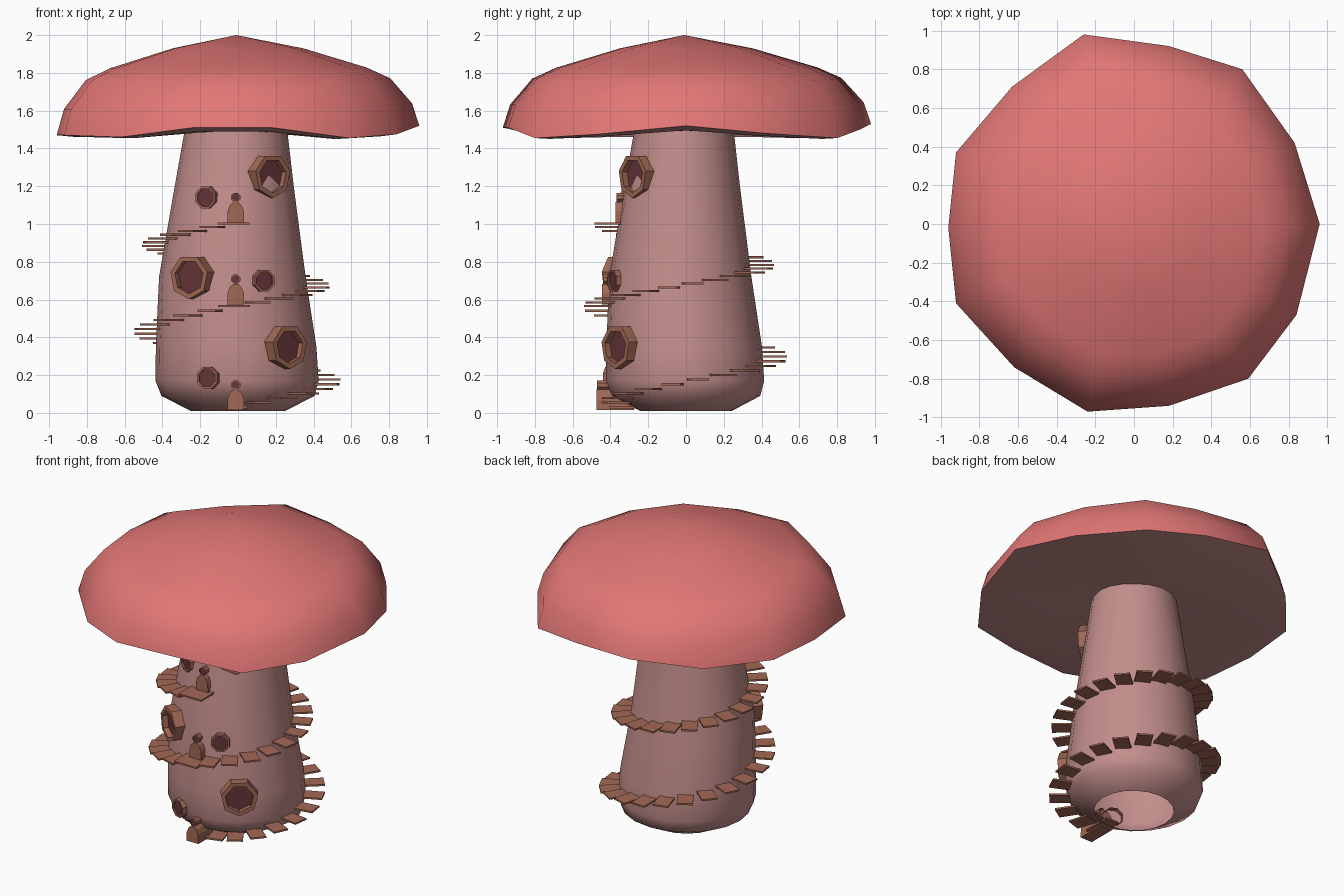
import bpy, bmesh, math
from mathutils import Vector, Matrix

if "Cube" in bpy.data.objects:
    bpy.data.objects.remove(bpy.data.objects["Cube"])


def material(name, rgb):
    m = bpy.data.materials.new(name)
    m.diffuse_color = (*rgb, 1)
    m.use_nodes = True
    m.node_tree.nodes["Principled BSDF"].inputs["Base Color"].default_value = m.diffuse_color
    return m


RED = material("cap red", (0.76, 0.185, 0.18))
MAUVE = material("stem mauve", (0.54, 0.27, 0.26))
BROWN = material("wood brown", (0.36, 0.14, 0.09))
DARK = material("window dark red", (0.13, 0.035, 0.04))


def finish(bm, name, mats, smooth=None, fix=True):
    if fix:
        bmesh.ops.recalc_face_normals(bm, faces=bm.faces)
    me = bpy.data.meshes.new(name)
    bm.to_mesh(me)
    bm.free()
    ob = bpy.data.objects.new(name, me)
    bpy.context.collection.objects.link(ob)
    for m in mats:
        me.materials.append(m)
    if smooth:
        bpy.context.view_layer.objects.active = ob
        ob.select_set(True)
        bpy.ops.object.shade_smooth_by_angle(angle=math.radians(smooth))
        ob.select_set(False)
    return ob


def bridge(bm, a, b, mat=0):
    n = len(a)
    for i in range(n):
        f = bm.faces.new((a[i], a[(i + 1) % n], b[(i + 1) % n], b[i]))
        f.material_index = mat


def fan(bm, ring, tip, mat=0):
    for i in range(len(ring)):
        f = bm.faces.new((ring[i], ring[(i + 1) % len(ring)], tip))
        f.material_index = mat


# cap: wavy 14-sided rim, lofted up to the peak and in to the gills
RIM = [(0.96, 0, 1.52), (0.83, 0.42, 1.48), (0.56, 0.80, 1.455), (0.18, 0.92, 1.50),
       (-0.26, 0.98, 1.53), (-0.63, 0.71, 1.46), (-0.92, 0.37, 1.47), (-0.96, -0.02, 1.47),
       (-0.92, -0.41, 1.47), (-0.62, -0.74, 1.46), (-0.24, -0.97, 1.51), (0.18, -0.94, 1.51),
       (0.59, -0.80, 1.455), (0.84, -0.47, 1.475)]
bm = bmesh.new()


def cap_ring(s, z, wave):
    return [bm.verts.new((x * s, y * s, z + (rz - 1.49) * wave)) for x, y, rz in RIM]


rings = [cap_ring(*r) for r in ((1, 1.49, 1), (0.96, 1.62, 0.6), (0.84, 1.765, 0.2),
                                (0.71, 1.825, 0.1), (0.36, 1.93, 0))]
for a, b in zip(rings, rings[1:]):
    bridge(bm, a, b)
fan(bm, rings[-1], bm.verts.new((-0.01, -0.01, 2.0)))
under = [rings[0], cap_ring(0.9, 1.475, 0.7), cap_ring(0.35, 1.49, 0.2)]
for a, b in zip(under, under[1:]):
    bridge(bm, a, b, 1)
fan(bm, under[-1], bm.verts.new((0, 0, 1.49)), 1)
finish(bm, "mushroom_cap", [RED, MAUVE], 80)

# stem: lofted rings with a slight lean, open underneath
STEM = [(0.01, 0, 0.25), (0.09, 0, 0.405), (0.17, -0.005, 0.432), (0.35, -0.01, 0.425),
        (0.72, -0.03, 0.388), (1.2, -0.02, 0.315), (1.52, -0.01, 0.268)]
bm = bmesh.new()
prev = None
for z, c, r in STEM:
    ring = [bm.verts.new((c + r * math.cos(2 * math.pi * i / 20),
                          c + 0.97 * r * math.sin(2 * math.pi * i / 20), z)) for i in range(20)]
    if prev:
        bridge(bm, prev, ring)
    prev = ring
finish(bm, "stem", [MAUVE], 60, fix=False)


def stem_at(z):
    for (z0, c0, r0), (z1, c1, r1) in zip(STEM, STEM[1:]):
        if z <= z1:
            t = (z - z0) / (z1 - z0)
            return c0 + (c1 - c0) * t, r0 + (r1 - r0) * t
    return STEM[-1][1:]


# round windows: frame prism with a recessed pane, axis pointing outward
def window(name, loc, angle, r, inner, depth, recess, sides):
    out = Vector((math.cos(angle), math.sin(angle), 0))
    mat = Matrix.Translation(loc) @ out.to_track_quat('Z', 'Y').to_matrix().to_4x4()
    bm = bmesh.new()

    def ring(rad, h):
        return [bm.verts.new(mat @ Vector((rad * math.cos(a), rad * math.sin(a), h)))
                for a in (2 * math.pi * (i + 0.5) / sides + math.pi / 2 for i in range(sides))]

    loops = [ring(r, -depth), ring(r, 0), ring(inner, 0), ring(inner, -recess)]
    for a, b in zip(loops, loops[1:]):
        bridge(bm, a, b)
    bm.faces.new(loops[-1]).material_index = 1
    finish(bm, name, [BROWN, DARK], fix=False)


for i, (x, y, z, deg) in enumerate([(0.185, -0.285, 1.255, -52), (-0.26, -0.385, 0.72, -122),
                                    (0.275, -0.375, 0.35, -51)]):
    window(f"large_window_{i + 1}", (x, y, z), math.radians(deg), 0.118, 0.09, 0.12, 0.035, 7)
for i, (z, deg) in enumerate([(1.14, -117), (0.70, -65), (0.185, -111)]):
    c, r = stem_at(z)
    a = math.radians(deg)
    loc = (c + (r + 0.012) * math.cos(a), c + (r + 0.012) * math.sin(a), z)
    window(f"small_window_{i + 1}", loc, a, 0.062, 0.05, 0.06, 0.01, 8)

# arched doors with a tiny round window above each
for i, (z0, y0) in enumerate([(0.015, -0.475), (0.575, -0.445), (1.008, -0.372)]):
    bm = bmesh.new()
    prof = [(-0.045, 0), (0.045, 0), (0.043, 0.06), (0.03, 0.092), (0.012, 0.108),
            (-0.012, 0.108), (-0.03, 0.092), (-0.043, 0.06)]
    front = [bm.verts.new((x - 0.012, y0, z0 + z)) for x, z in prof]
    back = [bm.verts.new((x - 0.012, y0 + 0.2, z0 + z)) for x, z in prof]
    bridge(bm, front, back)
    bm.faces.new(front)
    bm.faces.new(back)
    finish(bm, f"door_{i + 1}", [BROWN])
    window(f"door_light_{i + 1}", (-0.012, y0 + 0.005, z0 + 0.133), -math.pi / 2,
           0.026, 0.021, 0.15, 0.006, 8)

# spiral stair: two turns of thin planks, wider landings at the doors
PER_TURN = 22
bm = bmesh.new()
for k in range(2 * PER_TURN + 1):
    t = k / PER_TURN
    z = 0.03 + 0.535 * t if t <= 1 else 0.565 + 0.438 * (t - 1)
    a = -math.pi / 2 + 2 * math.pi * t
    c, r = stem_at(z)
    outer = r + 0.115
    width = 0.17 if k in (PER_TURN, 2 * PER_TURN) else 0.1
    length = 0.2
    m = (Matrix.Translation((c, c, z)) @ Matrix.Rotation(a, 4, 'Z')
         @ Matrix.Translation((outer - length / 2, 0, 0))
         @ Matrix.Diagonal((length, width, 0.011, 1)))
    bmesh.ops.create_cube(bm, size=1, matrix=m)
finish(bm, "spiral_steps", [BROWN])
